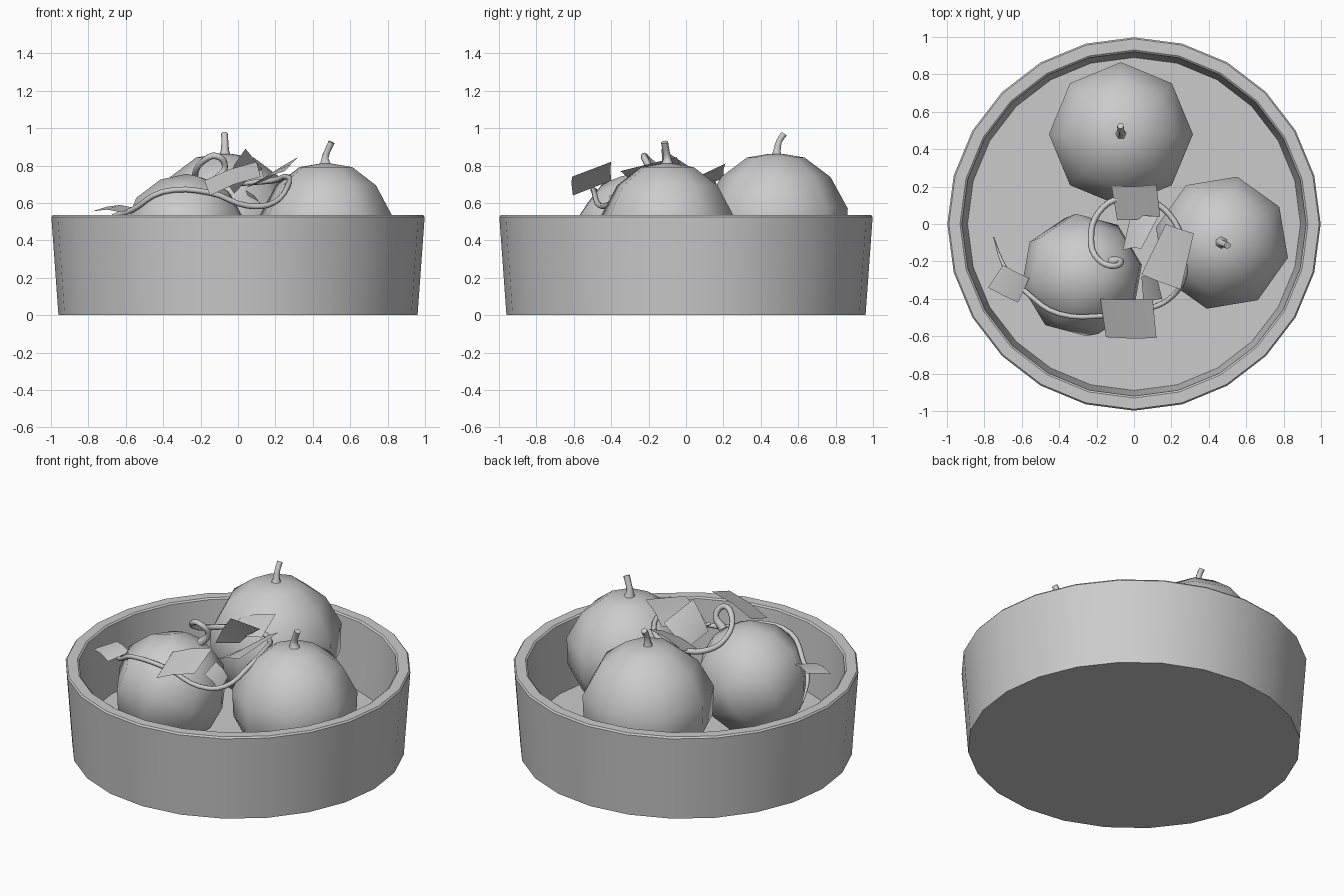
import bpy
import math
from mathutils import Matrix, Vector

if "Cube" in bpy.data.objects:
    bpy.data.objects.remove(bpy.data.objects["Cube"])


def make_object(name, verts, faces, smooth_angle=None):
    mesh = bpy.data.meshes.new(name)
    mesh.from_pydata(verts, [], faces)
    obj = bpy.data.objects.new(name, mesh)
    bpy.context.collection.objects.link(obj)
    if smooth_angle:
        bpy.ops.object.select_all(action='DESELECT')
        bpy.context.view_layer.objects.active = obj
        obj.select_set(True)
        bpy.ops.object.shade_smooth_by_angle(angle=math.radians(smooth_angle))
    return obj


def lathe(name, profile, sides, smooth_angle):
    """Spin an (r, z) profile around z; r = 0 at an end makes a pole."""
    verts, rings, faces = [], [], []
    for r, z in profile:
        if r == 0:
            rings.append([len(verts)] * sides)
            verts.append((0, 0, z))
        else:
            rings.append(list(range(len(verts), len(verts) + sides)))
            for i in range(sides):
                a = 2 * math.pi * i / sides
                verts.append((r * math.cos(a), r * math.sin(a), z))
    for lo, hi in zip(rings, rings[1:]):
        for i in range(sides):
            j = (i + 1) % sides
            face = list(dict.fromkeys((lo[i], lo[j], hi[j], hi[i])))
            faces.append(face)
    return make_object(name, verts, faces, smooth_angle)


def tube(name, points, radius, tapers, resolution=4):
    """Smooth tube through (x, y, z) points with a taper factor for each."""
    curve = bpy.data.curves.new(name, 'CURVE')
    curve.dimensions = '3D'
    curve.bevel_depth = radius
    curve.bevel_resolution = 1
    curve.resolution_u = resolution
    curve.use_fill_caps = True
    spline = curve.splines.new('BEZIER')
    spline.bezier_points.add(len(points) - 1)
    for bp, p, t in zip(spline.bezier_points, points, tapers):
        bp.co = p
        bp.radius = t
        bp.handle_left_type = bp.handle_right_type = 'AUTO'
    obj = bpy.data.objects.new(name, curve)
    bpy.context.collection.objects.link(obj)
    return obj


def leaf(name, corners, sag=0.012, n=2):
    """Thin four-cornered leaf, slightly arched in the middle."""
    a, b, c, d = (Vector(p) for p in corners)
    normal = (c - a).cross(d - b).normalized()
    if normal.z < 0:
        normal.negate()
    verts, faces = [], []
    for i in range(n + 1):
        for j in range(n + 1):
            u, v = i / n, j / n
            p = (a * (1 - u) + b * u) * (1 - v) + (d * (1 - u) + c * u) * v
            verts.append(p + normal * sag * math.sin(math.pi * u))
    for i in range(n):
        for j in range(n):
            k = i * (n + 1) + j
            faces.append((k, k + n + 1, k + n + 2, k + 1))
    return make_object(name, verts, faces, 40)


# Bowl with a thick rim
lathe("bowl", [(0, 0), (0.96, 0), (0.998, 0.525), (0.99, 0.535), (0.93, 0.535),
               (0.92, 0.527), (0.89, 0.11), (0, 0.11)], 24, 30)

# Round eight-sided fruits
fruit_profile = [(0, -0.93), (0.4, -0.94), (0.76, -0.68), (0.98, -0.25), (1, 0.22),
                 (0.76, 0.66), (0.4, 0.93), (0.1, 0.98), (0, 0.97)]
fruits = [
    ("fruit_back", (-0.07, 0.48, 0.485), 0.385, 0, Matrix()),
    ("fruit_right", (0.47, -0.10, 0.455), 0.362, -13, Matrix()),
    ("fruit_left", (-0.28, -0.275, 0.425), 0.327, 10,
     Matrix.Rotation(math.radians(25), 4, Vector((-0.3, 1, 0)))),
]
for name, center, size, turn, tilt in fruits:
    fruit = lathe(name, [(r * size, z * size) for r, z in fruit_profile], 8, 60)
    fruit.matrix_world = (Matrix.Translation(center) @ tilt
                          @ Matrix.Rotation(math.radians(turn), 4, 'Z'))

# Short bent stems
tube("stem_back", [(-0.07, 0.48, 0.83), (-0.07, 0.487, 0.88), (-0.07, 0.498, 0.93),
                   (-0.072, 0.525, 0.97)], 0.02, [2, 1.1, 0.9, 0.95], 2)
tube("stem_right", [(0.47, -0.10, 0.79), (0.465, -0.10, 0.835), (0.475, -0.105, 0.87),
                    (0.5, -0.115, 0.925)], 0.02, [2, 1.1, 0.9, 0.95], 2)

# Vine: loops off the left fruit, round the front, and down its far side
vine_path = [
    (-0.12, -0.20, 0.72), (-0.07, -0.20, 0.79), (-0.11, -0.225, 0.85),
    (-0.19, -0.19, 0.82), (-0.23, -0.08, 0.74), (-0.19, 0.06, 0.70),
    (-0.07, 0.14, 0.70), (0.07, 0.13, 0.71), (0.19, 0.05, 0.72),
    (0.26, -0.10, 0.74), (0.27, -0.27, 0.70), (0.19, -0.40, 0.60),
    (0.05, -0.46, 0.585), (-0.15, -0.49, 0.655), (-0.40, -0.48, 0.66),
    (-0.57, -0.37, 0.56), (-0.66, -0.28, 0.53), (-0.71, -0.19, 0.48),
    (-0.75, -0.07, 0.42)]
count = len(vine_path)
vine_tapers = [1.5] + [1.0 - 0.25 * i / count for i in range(1, count - 2)] + [0.5, 0.15]
tube("vine", vine_path, 0.018, vine_tapers)

# Leaves along the vine
leaves = {
    "leaf_back": [(-0.12, 0.20, 0.73), (0.12, 0.21, 0.81),
                  (0.14, 0.04, 0.73), (-0.09, 0.02, 0.67)],
    "leaf_right": [(0.17, 0.0, 0.73), (0.32, -0.05, 0.845),
                   (0.25, -0.35, 0.77), (0.04, -0.27, 0.68)],
    "leaf_middle": [(-0.06, -0.14, 0.71), (0.04, -0.13, 0.89),
                    (0.13, 0.04, 0.78), (-0.02, 0.04, 0.65)],
    "leaf_front": [(-0.18, -0.40, 0.72), (0.10, -0.40, 0.82),
                   (0.12, -0.61, 0.74), (-0.15, -0.605, 0.64)],
    "leaf_left": [(-0.70, -0.22, 0.58), (-0.56, -0.29, 0.575),
                  (-0.62, -0.42, 0.55), (-0.78, -0.34, 0.555)],
    "leaf_small": [(0.04, -0.28, 0.67), (0.12, -0.27, 0.59),
                   (0.15, -0.40, 0.56), (0.05, -0.41, 0.64)],
}
for name, corners in leaves.items():
    leaf(name, corners)
